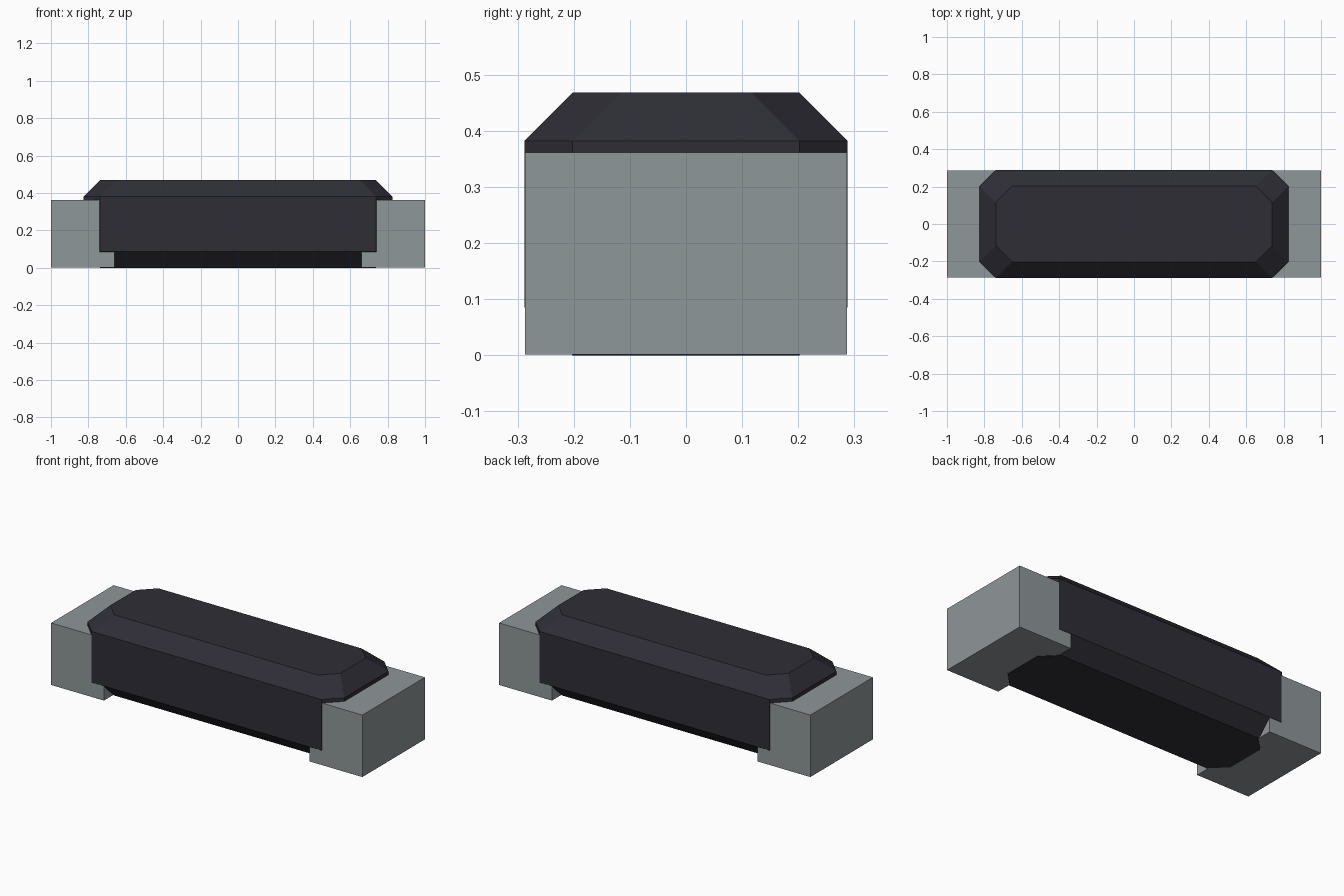
import bpy
import bmesh

default = bpy.data.objects.get("Cube")
if default:
    bpy.data.objects.remove(default, do_unlink=True)


def make_material(name, rgb):
    mat = bpy.data.materials.new(name)
    mat.use_nodes = True
    color = (*rgb, 1.0)
    mat.diffuse_color = color
    mat.node_tree.nodes["Principled BSDF"].inputs["Base Color"].default_value = color
    return mat


def finish(bm, name, mat):
    bmesh.ops.recalc_face_normals(bm, faces=bm.faces)
    mesh = bpy.data.meshes.new(name)
    bm.to_mesh(mesh)
    bm.free()
    mesh.materials.append(mat)
    obj = bpy.data.objects.new(name, mesh)
    bpy.context.collection.objects.link(obj)
    return obj


def octagon(hx, hy, cut):
    """Rectangle outline with cut corners, counter-clockwise."""
    return [(hx, cut - hy), (hx, hy - cut), (hx - cut, hy), (cut - hx, hy),
            (-hx, hy - cut), (-hx, cut - hy), (cut - hx, -hy), (hx - cut, -hy)]


dark = make_material("charcoal plastic", (0.028, 0.027, 0.037))
grey = make_material("grey metal", (0.275, 0.308, 0.318))

# Body: cut-corner slab, chamfered at top and bottom
LENGTH, DEPTH, HEIGHT, CHAMFER = 0.825, 0.288, 0.468, 0.086
levels = [(0, CHAMFER), (CHAMFER, 0), (HEIGHT - CHAMFER, 0), (HEIGHT, CHAMFER)]
bm = bmesh.new()
rings = [[bm.verts.new((x, y, z)) for x, y in octagon(LENGTH - inset, DEPTH - inset, CHAMFER)]
         for z, inset in levels]
for low, high in zip(rings, rings[1:]):
    for i in range(8):
        j = (i + 1) % 8
        bm.faces.new((low[i], low[j], high[j], high[i]))
bm.faces.new(rings[0])
bm.faces.new(rings[-1])
finish(bm, "body", dark)

# End terminals: blocks set a hair inside the body's front and bottom planes
INNER, TOP, GAP = 0.66, 0.361, 0.001
for side, label in ((1, "left"), (-1, "right")):
    bm = bmesh.new()
    bmesh.ops.create_cube(bm, size=1)
    bmesh.ops.scale(bm, verts=bm.verts, vec=(1 - INNER, 2 * (DEPTH - GAP), TOP - GAP))
    bmesh.ops.translate(bm, verts=bm.verts,
                        vec=(side * (1 + INNER) / 2, 0, (TOP + GAP) / 2))
    finish(bm, label + "_terminal", grey)
